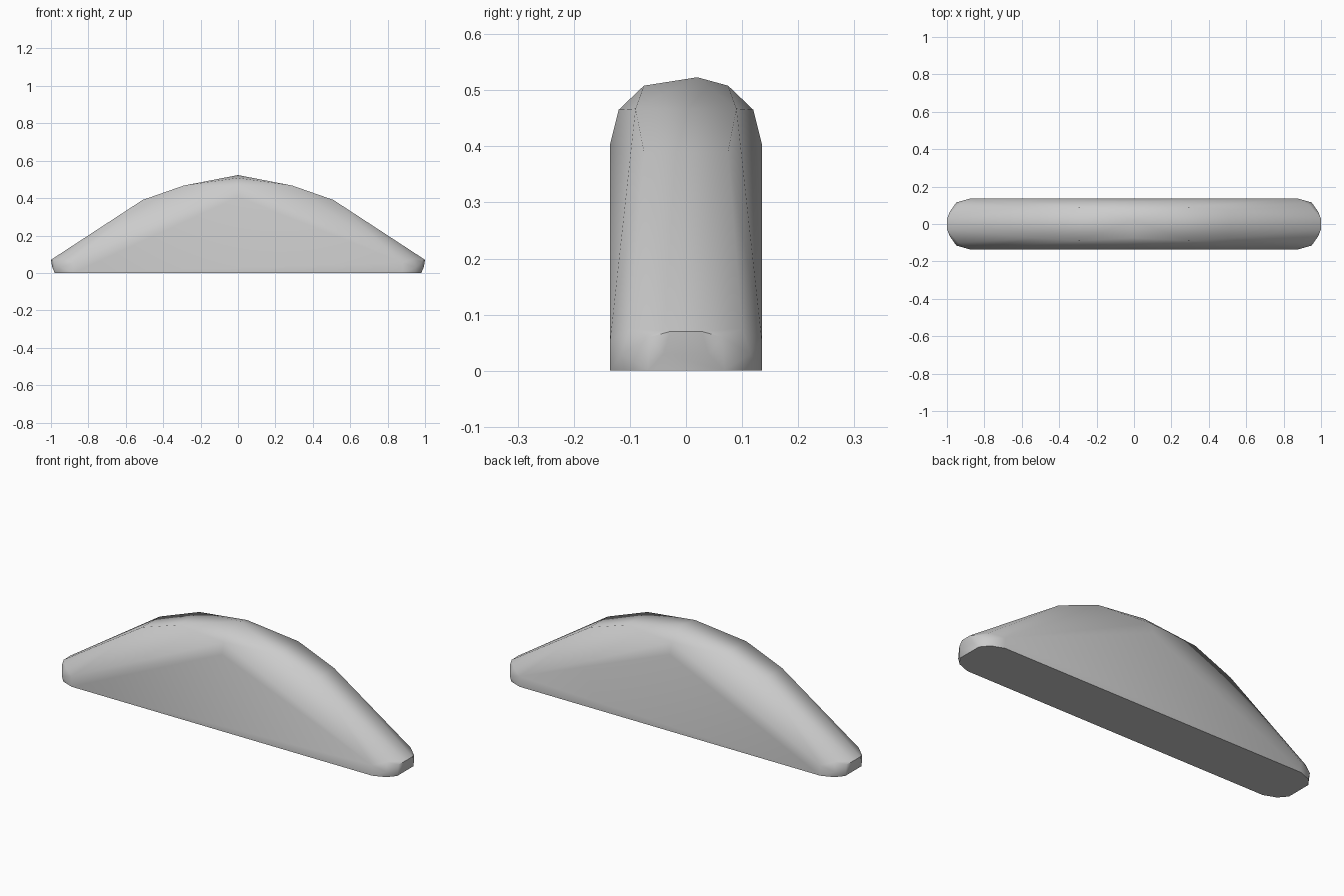
import bpy, bmesh, math

cube = bpy.data.objects.get("Cube")
if cube:
    bpy.data.objects.remove(cube, do_unlink=True)

# Plain light grey
grey = bpy.data.materials.new("light_grey")
grey.use_nodes = True
colour = (0.6, 0.6, 0.6, 1)
grey.diffuse_color = colour
grey.node_tree.nodes["Principled BSDF"].inputs["Base Color"].default_value = colour

# Key corners of one quarter (x, y, z), mirrored to the other three
middle = [(0, 0.135, 0.405), (0, 0.12, 0.465), (0, 0.075, 0.508)]
shoulder = [(0.29, 0.09, 0.467), (0.51, 0.075, 0.39)]
tip = [(0.94, 0.1, 0.075), (0.985, 0.065, 0.06), (1, 0.028, 0.07),
       (0.88, 0.135, 0.055), (0.95, 0.115, 0.03), (0.993, 0.04, 0.03)]
base = [(0.88, 0.135, 0), (0.945, 0.11, 0), (0.98, 0.068, 0)]

corners = {(sx * x, sy * y, z) for x, y, z in middle + shoulder + tip + base
           for sx in (-1, 1) for sy in (-1, 1)}
corners.add((0, 0.02, 0.523))  # crown, slightly off centre

# Faceted arched slab wrapped around the corners
bm = bmesh.new()
for co in corners:
    bm.verts.new(co)
bmesh.ops.remove_doubles(bm, verts=bm.verts, dist=0.0001)
hull = bmesh.ops.convex_hull(bm, input=bm.verts)
loose = [v for v in bm.verts if not v.link_faces]
bmesh.ops.delete(bm, geom=loose, context='VERTS')
bmesh.ops.dissolve_limit(bm, angle_limit=math.radians(1), verts=bm.verts, edges=bm.edges)
bmesh.ops.recalc_face_normals(bm, faces=bm.faces)

mesh = bpy.data.meshes.new("arched_slab")
bm.to_mesh(mesh)
bm.free()
mesh.materials.append(grey)
slab = bpy.data.objects.new("arched_slab", mesh)
bpy.context.collection.objects.link(slab)

# Soft facets with crisp creases
bpy.ops.object.select_all(action='DESELECT')
slab.select_set(True)
bpy.context.view_layer.objects.active = slab
bpy.ops.object.shade_smooth_by_angle(angle=math.radians(40))
